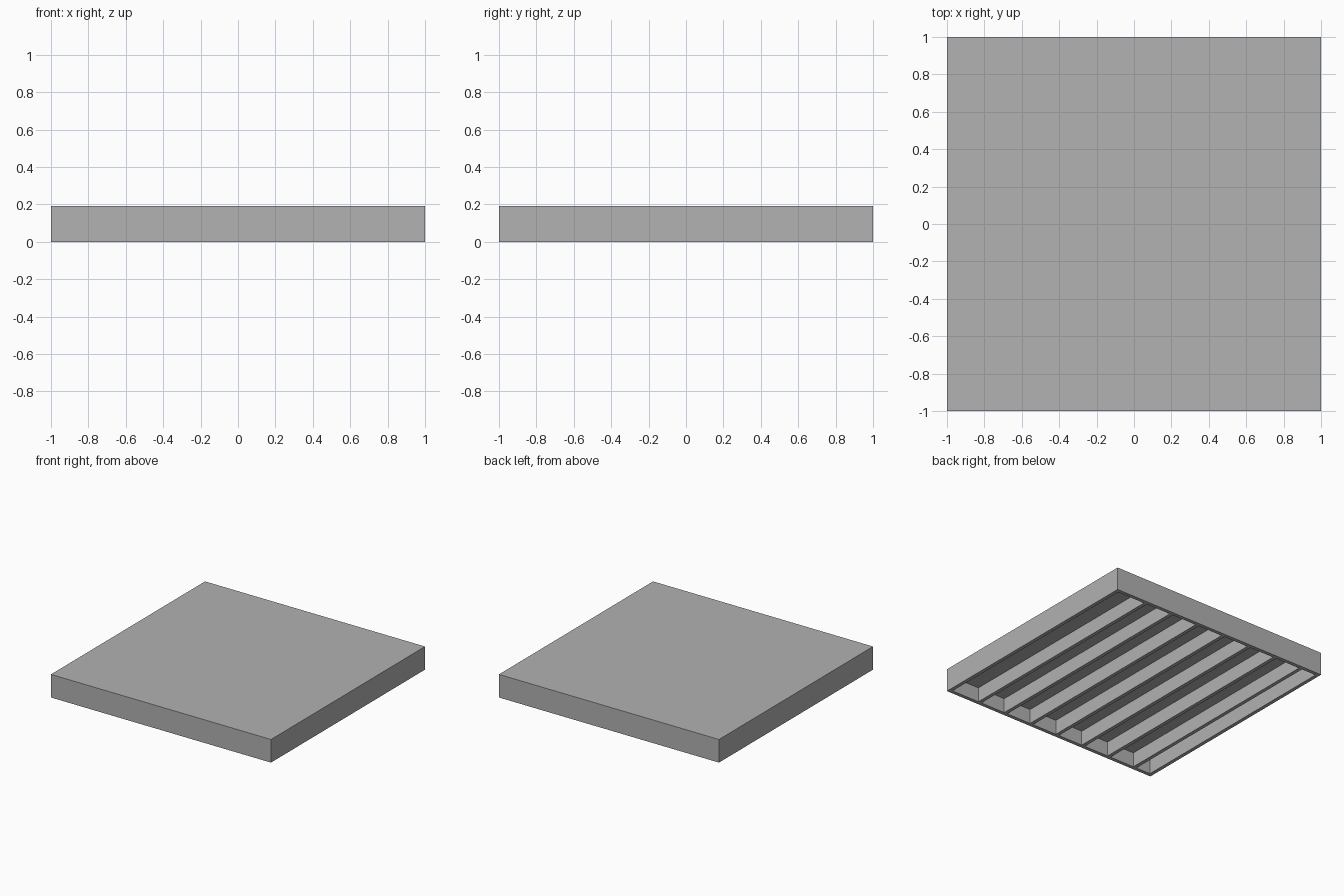
import bpy
import bmesh

cube = bpy.data.objects.get("Cube")
if cube:
    bpy.data.objects.remove(cube, do_unlink=True)

HEIGHT = 0.19
WALL = 0.03       # thickness of the rim and the ribs
CEILING = 0.12    # depth of the hollow underside
PITCH = 0.254     # spacing of the ribs

grey = bpy.data.materials.new("plain grey")
grey.use_nodes = True
colour = (0.445, 0.445, 0.445, 1)
grey.diffuse_color = colour
grey.node_tree.nodes["Principled BSDF"].inputs["Base Color"].default_value = colour


def finish(name, bm):
    mesh = bpy.data.meshes.new(name)
    bm.to_mesh(mesh)
    bm.free()
    mesh.materials.append(grey)
    obj = bpy.data.objects.new(name, mesh)
    bpy.context.collection.objects.link(obj)
    return obj


def box(bm, x0, x1, y0, y1, z0, z1):
    cube = bmesh.ops.create_cube(bm, size=1)
    for v in cube["verts"]:
        v.co.x = x1 if v.co.x > 0 else x0
        v.co.y = y1 if v.co.y > 0 else y0
        v.co.z = z1 if v.co.z > 0 else z0


# Slab, with one hollow per bay cut from below; the last bay is narrower
pockets = bmesh.new()
inner = 1 - WALL
left = inner
k = 1
while left > -inner:
    rib = inner - k * PITCH
    right = rib if rib > -inner else -inner
    box(pockets, right, left, -inner, inner, -0.1, CEILING)
    left = rib - WALL
    k += 1
cutter = finish("pocket_cutter", pockets)
cutter.hide_render = True
cutter.hide_set(True)

slab = bmesh.new()
box(slab, -1, 1, -1, 1, 0, HEIGHT)
panel = finish("ribbed_panel", slab)
cut = panel.modifiers.new("pockets", "BOOLEAN")
cut.operation = "DIFFERENCE"
cut.solver = "EXACT"
cut.object = cutter
